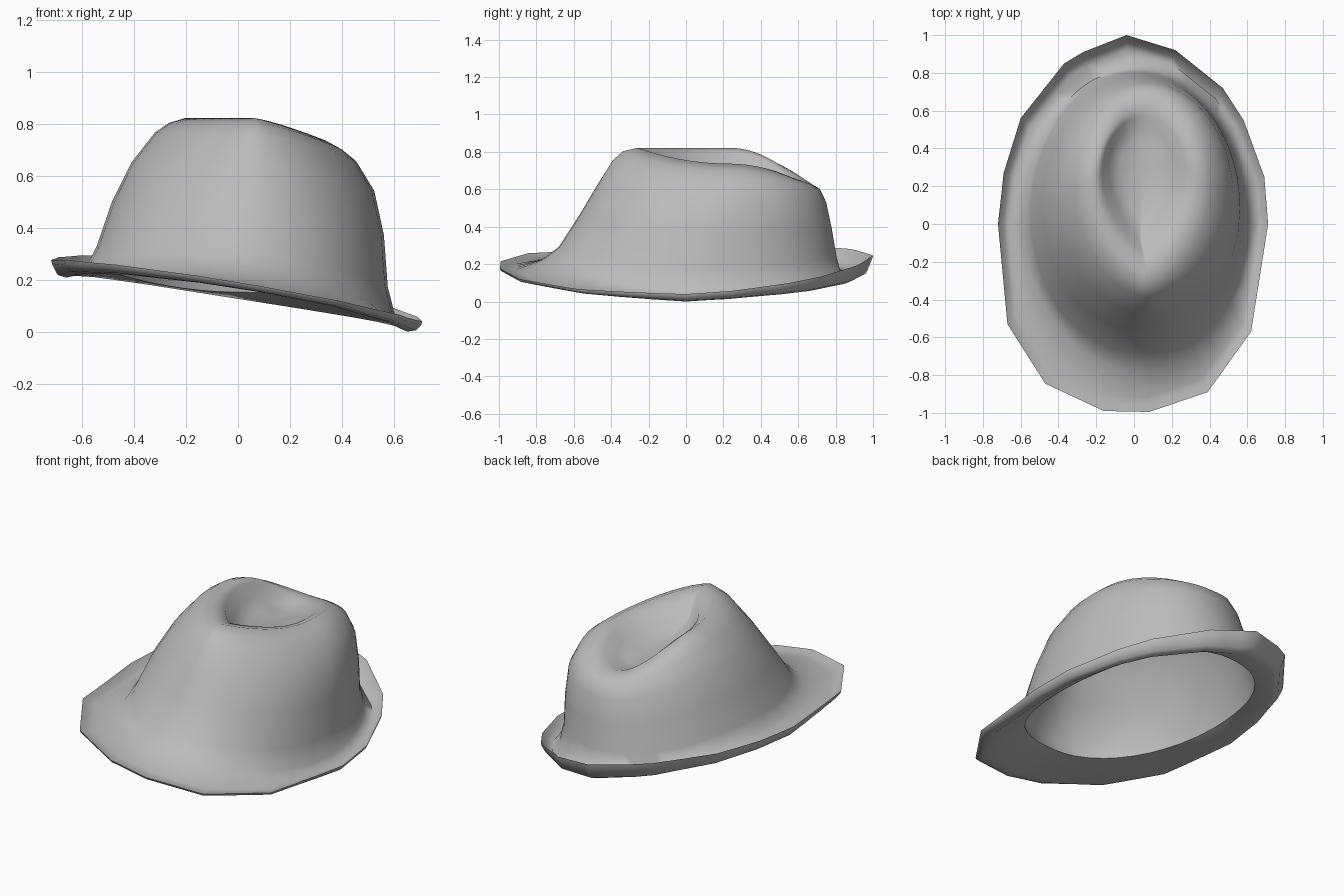
import bpy, bmesh, math

if "Cube" in bpy.data.objects:
    bpy.data.objects.remove(bpy.data.objects["Cube"])

felt = bpy.data.materials.new("grey felt")
felt.diffuse_color = (0.5, 0.5, 0.5, 1)
felt.use_nodes = True
felt.node_tree.nodes["Principled BSDF"].inputs["Base Color"].default_value = felt.diffuse_color

# Faceted brim outline, counter-clockwise from the right side
OUTLINE = [(.71, 0), (.69, .25), (.58, .55), (.47, .72), (.22, .92), (-.04, 1),
           (-.27, .91), (-.37, .85), (-.6, .56), (-.69, .27), (-.72, 0),
           (-.67, -.53), (-.47, -.845), (-.16, -.99), (.08, -.995),
           (.39, -.89), (.62, -.57)]
STEPS = 3

# Rings from crown foot to dent: left x, right x, front y, back y, widest y,
# heights at left, right, front, back, and how pinched the front is
RINGS = [
    (-.580, .605, -.77, .825, .02, .268, .070, .232, .175, 0.0),   # crown foot
    (-.545, .577, -.68, .805, .04, .335, .180, .300, .250, 0.0),
    (-.485, .562, -.57, .780, .08, .510, .380, .470, .400, .05),
    (-.410, .525, -.475, .750, .14, .660, .550, .630, .540, .12),
    (-.320, .455, -.390, .715, .19, .775, .665, .765, .610, .25),
    (-.265, .400, -.335, .670, .21, .812, .710, .812, .635, .4),
    (-.205, .335, -.260, .61, .23, .830, .745, .830, .650, .6),    # top ridge
    (-.170, .270, -.150, .565, .27, .800, .715, .790, .643, .8),
    (-.135, .205, -.080, .51, .30, .710, .672, .710, .630, .8),
    (-.070, .150, .040, .44, .32, .660, .645, .660, .622, .4),     # dent floor
]
RIDGE = 6
HOLE = (-.545, .56, -.66, .80, .03, .255, .072, .215, .160, 0.0)   # head opening


def rim_points():
    pts = []
    for i, (x0, y0) in enumerate(OUTLINE):
        x1, y1 = OUTLINE[(i + 1) % len(OUTLINE)]
        for s in range(STEPS):
            f = s / STEPS
            x, y = x0 + (x1 - x0) * f, y0 + (y1 - y0) * f
            pts.append((x, y, .165 - .165 * x + .05 * max(y, 0) + .033 * y * y))
    return pts


def brim_ring(scale, drop, thick=0):
    # The rim scaled in and lowered: a turned-up edge, deep at the back
    out = []
    for x, y, z in rim:
        curl = .04 - .02 * x + (.06 * y * y if y > 0 else .03 * y)
        out.append((x * scale, y * scale, z - curl * drop - thick))
    return out


def ring_point(t, ring):
    left, right, front, back, cy, zl, zr, zf, zb, pinch = ring
    c, s = math.cos(t), math.sin(t)
    cx, rx = (left + right) / 2, (right - left) / 2
    power = 1 + pinch if s < 0 else 1
    x = cx + rx * math.copysign(abs(c) ** power, c)
    y = cy + s * ((back - cy) if s > 0 else (cy - front))
    z = (zr if c > 0 else zl) * c * c + (zb if s > 0 else zf) * s * s
    return x, y, z


def lining(i):
    # Inner copy of a crown ring, set in by the felt thickness
    l, r, f, b, cy, zl, zr, zf, zb, p = RINGS[i]
    d = .015 if i <= RIDGE else -.008
    dz = .003 * i if i <= RIDGE else .018
    return (l + d, r - d, f + d, b - d, cy, zl - dz, zr - dz, zf - dz, zb - dz, p)


rim = rim_points()
angles = [math.atan2(y, x / .715) for x, y, z in rim]
n = len(rim)


def ring(spec):
    return [ring_point(t, spec) for t in angles]


# Hat: dent, crown, brim, brim underside and lining in one skin
bm = bmesh.new()
outer = [ring(r) for r in reversed(RINGS)]
brim = [brim_ring(.92, 1), brim_ring(.96, .78), rim,
        brim_ring(.994, .1, .012), brim_ring(.965, .8, .014),
        brim_ring(.92, 1, .014)]
inner = [ring(HOLE)] + [ring(lining(i)) for i in range(1, len(RINGS))]
loops = [[bm.verts.new(p) for p in pts] for pts in outer + brim + inner]
for a, b in zip(loops, loops[1:]):
    for i in range(n):
        j = (i + 1) % n
        bm.faces.new((a[i], b[i], b[j], a[j]))

# Dent floor closed with a fan outside and inside
top, under = bm.verts.new((.045, .28, .64)), bm.verts.new((.045, .28, .622))
for i in range(n):
    j = (i + 1) % n
    bm.faces.new((loops[0][i], loops[0][j], top))
    bm.faces.new((loops[-1][j], loops[-1][i], under))

# Crisp edge around the head opening
hole_verts = loops[len(outer) + len(brim)]
for i in range(n):
    bm.edges.get((hole_verts[i], hole_verts[(i + 1) % n])).smooth = False

# Rest the lowest point on the ground
low = min(v.co.z for v in bm.verts)
for v in bm.verts:
    v.co.z -= low
bmesh.ops.recalc_face_normals(bm, faces=bm.faces)

mesh = bpy.data.meshes.new("hat")
bm.to_mesh(mesh)
bm.free()
mesh.materials.append(felt)
hat = bpy.data.objects.new("hat", mesh)
bpy.context.collection.objects.link(hat)
bpy.context.view_layer.objects.active = hat
hat.select_set(True)
bpy.ops.object.shade_smooth_by_angle(angle=math.radians(70), keep_sharp_edges=True)
